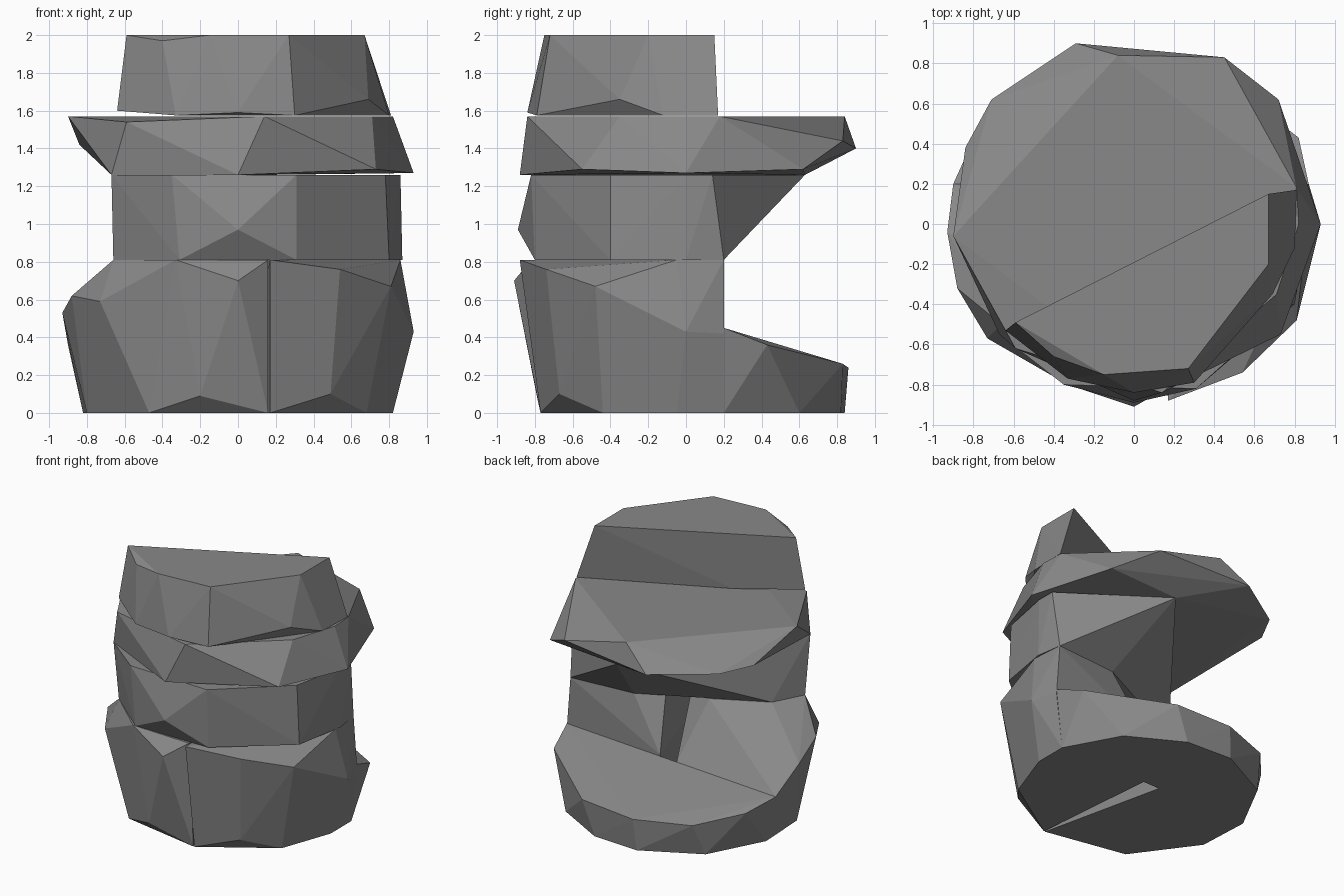
import bpy
import bmesh

cube = bpy.data.objects.get("Cube")
if cube:
    bpy.data.objects.remove(cube, do_unlink=True)

# One plain stone grey for every block
stone = bpy.data.materials.new("stone_grey")
stone.use_nodes = True
grey = (0.25, 0.25, 0.25, 1)
stone.diffuse_color = grey
shader = next(n for n in stone.node_tree.nodes if n.type == "BSDF_PRINCIPLED")
shader.inputs["Base Color"].default_value = grey
shader.inputs["Roughness"].default_value = 0.9


def ring(height, *outline):
    """Level outline of a block at one height."""
    return [(x, y, height) for x, y in outline]


def chipped_block(name, *point_groups):
    """Flat-faced convex stone wrapped around its outlines and chipped corners."""
    bm = bmesh.new()
    for group in point_groups:
        for point in group:
            bm.verts.new(point)
    result = bmesh.ops.convex_hull(bm, input=bm.verts[:])
    spare = set(result["geom_interior"] + result["geom_unused"])
    bmesh.ops.delete(
        bm,
        geom=[g for g in spare if isinstance(g, bmesh.types.BMVert)],
        context="VERTS",
    )
    bmesh.ops.recalc_face_normals(bm, faces=bm.faces[:])
    mesh = bpy.data.meshes.new(name)
    bm.to_mesh(mesh)
    bm.free()
    mesh.materials.append(stone)
    block = bpy.data.objects.new(name, mesh)
    bpy.context.collection.objects.link(block)
    return block


# Half-round cap, broken off along a diagonal at the back
chipped_block(
    "cap_block",
    ring(2, (-.59, -.49), (-.15, -.75), (.27, -.72), (.67, -.2), (.67, .15)),
    ring(1.575, (-.33, -.77), (.3, -.79), (.8, -.12), (.81, .17), (-.19, -.3)),
    [(-.4, -.66, 1.97), (-.64, -.53, 1.6), (0, -.84, 1.59), (.69, -.35, 1.66)],
)

# Wide slab that overhangs the hollow at the back
chipped_block(
    "overhanging_slab",
    ring(1.57, (-.9, -.06), (.14, -.84), (.71, -.35), (.82, 0), (.81, .18), (-.08, .84)),
    ring(1.26, (-.67, -.55), (0, -.88), (.15, .63)),
    # chipped rim
    [(-.59, -.62, 1.54), (.73, -.55, 1.29), (.93, 0, 1.27), (.72, .62, 1.29)],
    [(.45, .83, 1.44), (-.29, .9, 1.4), (-.71, .62, 1.41), (-.84, .38, 1.42)],
)

# Middle block, undercut at the back
chipped_block(
    "middle_block",
    ring(1.26, (-.67, -.55), (-.35, -.8), (.31, -.82), (.78, -.4), (.86, 0), (.86, .14), (.15, .63)),
    ring(.81, (-.66, -.5), (-.31, -.8), (.31, -.8), (.8, -.4), (.87, 0), (.84, .2), (.33, .16), (-.54, -.27)),
    [(0, -.89, .97)],
)

# Two base blocks with a narrow crack between them
chipped_block(
    "left_base_block",
    ring(.81, (.17, -.88), (.86, -.05), (.84, .2), (.33, .16), (.15, .03)),
    ring(0, (.17, -.77), (.68, -.44), (.82, -.05), (.82, .2), (.08, .2)),
    [(.54, -.74, .76), (.81, -.48, .67), (.93, 0, .43), (.87, .2, .42), (.08, .2, .42)],
    [(.49, -.67, .1)],
)
chipped_block(
    "right_base_block",
    ring(.81, (-.66, -.5), (-.33, -.8), (.16, -.82), (.14, -.3), (-.15, -.07), (-.54, -.27)),
    ring(0, (-.47, -.65), (.16, -.77), (-.06, .2), (-.82, .2), (-.8, -.2)),
    [(0, -.91, .7), (-.73, -.57, .59), (-.88, -.32, .62), (-.93, -.04, .53)],
    [(-.9, .2, .36), (-.06, .2, .4), (-.2, -.79, .09)],
)

# Low sloping ledge that closes the base at the back
chipped_block(
    "back_ledge",
    ring(0, (.82, .2), (.6, .6), (.2, .82), (-.17, .84), (-.6, .62), (-.82, .2)),
    # sloping top rim
    [(.87, .2, .45), (.82, .43, .36), (.3, .83, .26), (-.15, .86, .24)],
    [(-.55, .71, .24), (-.8, .42, .29), (-.9, .2, .36)],
)
